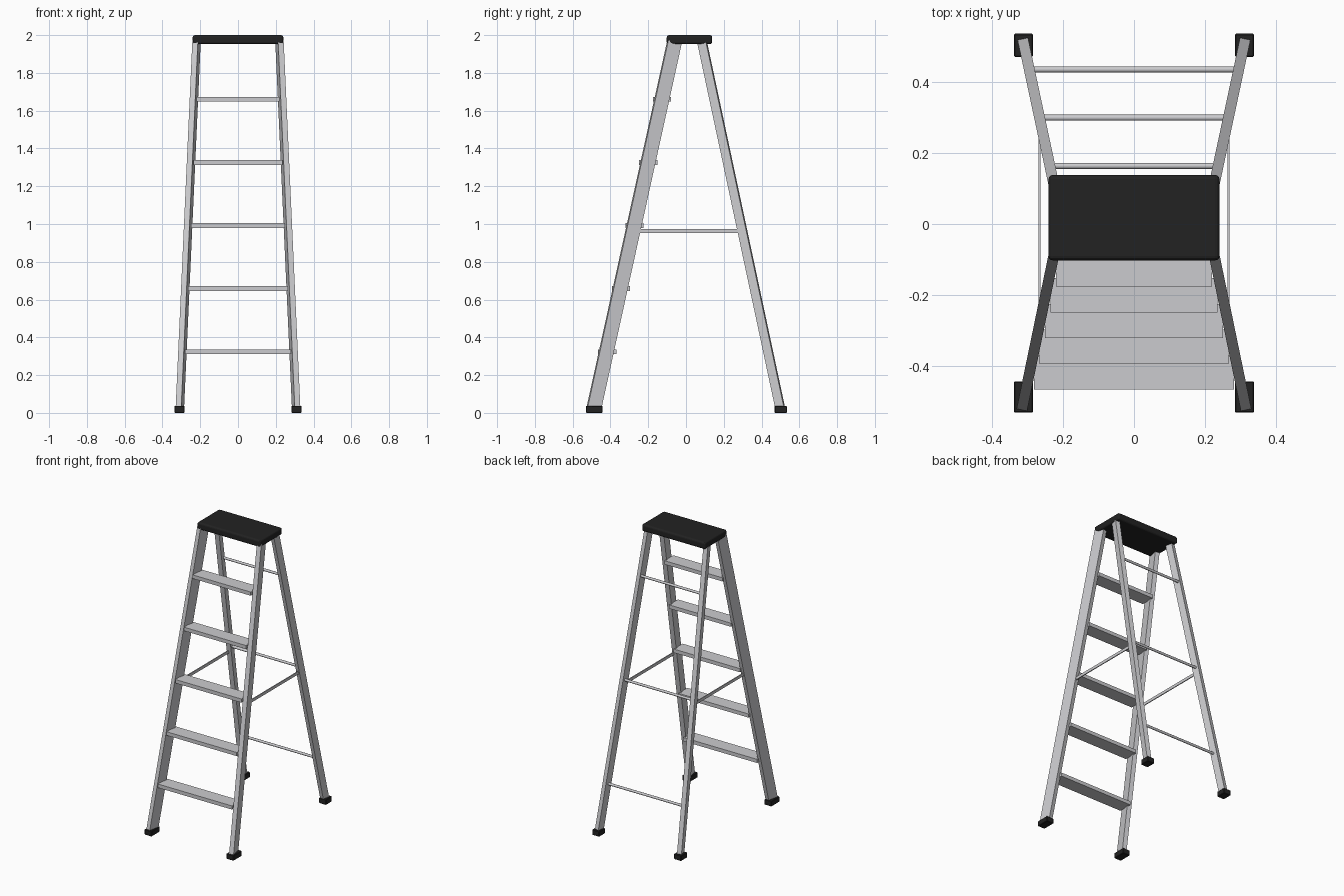
import bpy, bmesh
from mathutils import Vector, Matrix

if "Cube" in bpy.data.objects:
    bpy.data.objects.remove(bpy.data.objects["Cube"])

def material(name, rgb):
    m = bpy.data.materials.new(name)
    m.diffuse_color = (*rgb, 1)
    m.use_nodes = True
    m.node_tree.nodes["Principled BSDF"].inputs["Base Color"].default_value = m.diffuse_color
    return m

ALU = material("aluminium", (0.60, 0.60, 0.62))
BLACK = material("black plastic", (0.016, 0.016, 0.016))

def finish(name, bm, mat, bevel=0, segments=2):
    me = bpy.data.meshes.new(name)
    bm.to_mesh(me)
    bm.free()
    ob = bpy.data.objects.new(name, me)
    bpy.context.collection.objects.link(ob)
    me.materials.append(mat)
    if bevel:
        b = ob.modifiers.new("bevel", 'BEVEL')
        b.width, b.segments = bevel, segments
    return ob

def box(name, center, size, mat, bevel=0, segments=2):
    bm = bmesh.new()
    bmesh.ops.create_cube(bm, size=1, matrix=Matrix.Translation(center) @ Matrix.Diagonal((*size, 1)))
    return finish(name, bm, mat, bevel, segments)

def beam(name, a, b, width, depth, mat):
    """Box along a-b whose depth lies in the vertical plane of its axis."""
    a, b = Vector(a), Vector(b)
    d = (b - a).normalized()
    side = d.cross(Vector((0, 0, 1))).normalized()
    out = side.cross(d)
    rot = Matrix((side, out, d)).transposed().to_4x4()
    bm = bmesh.new()
    bmesh.ops.create_cube(bm, size=1, matrix=Matrix.Translation((a + b) / 2) @ rot
                          @ Matrix.Diagonal((width, depth, (b - a).length, 1)))
    return finish(name, bm, mat)

def rod(name, y, z, half, radius, mat):
    bm = bmesh.new()
    bmesh.ops.create_cone(bm, cap_ends=True, segments=12, radius1=radius, radius2=radius, depth=2 * half,
                          matrix=Matrix.Translation((0, y, z)) @ Matrix.Rotation(1.5707963, 4, 'Y'))
    for f in bm.faces:
        f.smooth = len(f.verts) == 4
    return finish(name, bm, mat)

def rail_x(z):  # half spacing of the rails at a height
    return 0.309 - 0.0455 * z

def front_y(z):
    return -0.493 + 0.2200 * z

def rear_y(z):
    return 0.504 - 0.2134 * z

# top cap
box("top_cap", (0, 0.018, 1.976), (0.48, 0.24, 0.048), BLACK, 0.012, 3)

# rails, feet and side braces
LO, HI = 0.02, 1.965
for s, side in ((-1, "left"), (1, "right")):
    beam("front_rail_" + side, (s * rail_x(LO), front_y(LO), LO), (s * rail_x(HI), front_y(HI), HI), 0.03, 0.074, ALU)
    beam("rear_rail_" + side, (s * rail_x(LO), rear_y(LO), LO), (s * rail_x(HI), rear_y(HI), HI), 0.03, 0.047, ALU)
    box("front_foot_" + side, (s * 0.31, -0.486, 0.0185), (0.054, 0.088, 0.037), BLACK, 0.003, 1)
    box("rear_foot_" + side, (s * 0.31, 0.502, 0.0185), (0.054, 0.065, 0.037), BLACK, 0.003, 1)
    box("side_brace_" + side, (s * 0.265, 0.007, 0.963), (0.006, 0.57, 0.02), ALU)

# treads
for i in range(5):
    z = 0.324 + 0.334 * i
    box("tread_%d" % (i + 1), (0, -0.417 + 0.0723 * i, z), (2 * (rail_x(z) - 0.014), 0.096, 0.025), ALU)

# rear cross bars
for i in range(3):
    z = 0.326 + 0.667 * i
    rod("rear_bar_%d" % (i + 1), 0.434 - 0.1355 * i, z, rail_x(z) - 0.012, 0.0085, ALU)
